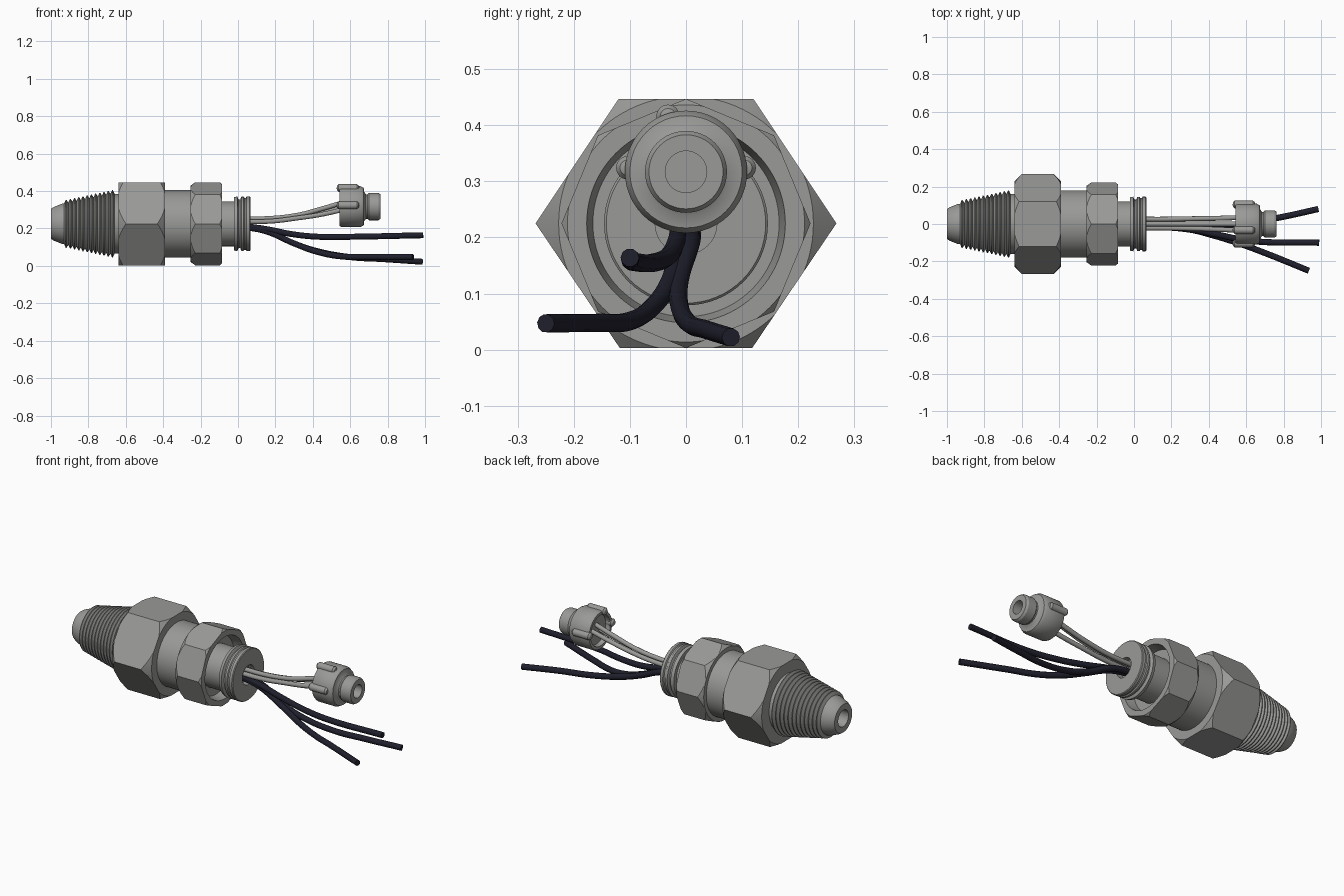
import bpy, bmesh, math
from mathutils import Vector

if "Cube" in bpy.data.objects:
    bpy.data.objects.remove(bpy.data.objects["Cube"])

AXIS_Z = 0.225      # height of the fitting's centre line
PLUG_Z = 0.317      # height of the plug's centre line


def material(name, rgb):
    m = bpy.data.materials.new(name)
    m.diffuse_color = (*rgb, 1)
    m.use_nodes = True
    m.node_tree.nodes["Principled BSDF"].inputs["Base Color"].default_value = m.diffuse_color
    return m


GREY = material("metal grey", (0.32, 0.32, 0.31))
DARK = material("dark wire", (0.014, 0.014, 0.026))


def finish(bm, name, mat, angle=30):
    bmesh.ops.remove_doubles(bm, verts=bm.verts, dist=1e-5)
    bmesh.ops.recalc_face_normals(bm, faces=bm.faces)
    me = bpy.data.meshes.new(name)
    bm.to_mesh(me)
    bm.free()
    me.materials.append(mat)
    me.shade_smooth()
    me.set_sharp_from_angle(angle=math.radians(angle))
    ob = bpy.data.objects.new(name, me)
    bpy.context.collection.objects.link(ob)
    return ob


def lathe(name, profile, z=AXIS_Z, closed=False, n=64):
    """Turn (x, radius) points around the x axis."""
    bm = bmesh.new()
    rings = [[bm.verts.new((x, r * math.cos(2 * math.pi * i / n),
                            z + r * math.sin(2 * math.pi * i / n))) for i in range(n)]
             for x, r in profile]
    pairs = list(zip(rings, rings[1:]))
    if closed:
        pairs.append((rings[-1], rings[0]))
    for a, b in pairs:
        for i in range(n):
            j = (i + 1) % n
            bm.faces.new((a[i], a[j], b[j], b[i]))
    return finish(bm, name, GREY)


def prism(name, yz, x0, x1):
    """Extrude a (y, z) outline along x."""
    bm = bmesh.new()
    a = [bm.verts.new((x0, y, AXIS_Z + z)) for y, z in yz]
    b = [bm.verts.new((x1, y, AXIS_Z + z)) for y, z in yz]
    bm.faces.new(a)
    bm.faces.new(b)
    for i in range(len(yz)):
        j = (i + 1) % len(yz)
        bm.faces.new((a[i], a[j], b[j], b[i]))
    return finish(bm, name, GREY)


def intersect(ob, cutter):
    """Trim a prism with a turned shape, which makes the curved chamfers."""
    mod = ob.modifiers.new("chamfer", 'BOOLEAN')
    mod.operation = 'INTERSECT'
    mod.solver = 'EXACT'
    mod.object = cutter
    bpy.context.view_layer.objects.active = ob
    bpy.ops.object.modifier_apply(modifier=mod.name)
    bpy.data.objects.remove(cutter)
    ob.data.shade_smooth()
    ob.data.set_sharp_from_angle(angle=math.radians(18))


def wire(name, points, radius, mat):
    cu = bpy.data.curves.new(name, 'CURVE')
    cu.dimensions = '3D'
    cu.bevel_depth = radius
    cu.bevel_resolution = 3
    cu.use_fill_caps = True
    sp = cu.splines.new('BEZIER')
    sp.resolution_u = 8
    sp.bezier_points.add(len(points) - 1)
    for p, co in zip(sp.bezier_points, points):
        p.co = co
        p.handle_left_type = p.handle_right_type = 'AUTO'
    cu.materials.append(mat)
    ob = bpy.data.objects.new(name, cu)
    bpy.context.collection.objects.link(ob)
    bpy.ops.object.select_all(action='DESELECT')
    ob.select_set(True)
    bpy.context.view_layer.objects.active = ob
    bpy.ops.object.convert(target='MESH')


# Hollow tip and tapered thread
profile = [(-0.93, 0), (-0.93, 0.045), (-1.0, 0.047), (-1.0, 0.08), (-0.985, 0.09),
           (-0.94, 0.108), (-0.93, 0.108)]
teeth = 12
pitch = 0.27 / teeth
for i in range(teeth):
    x = -0.93 + i * pitch
    r = 0.128 + 0.052 * i / (teeth - 1)
    profile += [(x, r - 0.02), (x + pitch * 0.4, r), (x + pitch * 0.6, r)]
profile += [(-0.66, 0.16), (-0.62, 0.16), (-0.62, 0)]
lathe("threaded_tip", profile)

# Large hexagon collar with chamfered corners
hexagon = [(0.268, 0), (0.12, 0.222), (-0.12, 0.222), (-0.268, 0), (-0.118, -0.222), (0.118, -0.222)]
collar = prism("hex_collar", hexagon, -0.64, -0.39)
intersect(collar, lathe("cutter", [(-0.65, 0), (-0.65, 0.217), (-0.595, 0.272), (-0.435, 0.272),
                                   (-0.38, 0.217), (-0.38, 0)], n=96))

# Plain barrel
lathe("barrel", [(-0.4, 0), (-0.4, 0.18), (-0.24, 0.18), (-0.24, 0)])

# Eight-sided nut, open on the wire side
octagon = [(0.222 * math.cos(k * math.pi / 4), 0.222 * math.sin(k * math.pi / 4)) for k in range(8)]
nut = prism("octagon_nut", octagon, -0.255, -0.085)
intersect(nut, lathe("cutter", [(-0.26, 0.1), (-0.26, 0.2), (-0.225, 0.224), (-0.1, 0.224),
                                (-0.08, 0.207), (-0.08, 0.178), (-0.14, 0.166), (-0.14, 0.1)],
                     closed=True, n=96))

# Neck with ridged flange and wire hole
lathe("end_neck", [(-0.2, 0), (-0.2, 0.12), (-0.022, 0.12), (-0.022, 0.142), (-0.004, 0.146),
                   (0.003, 0.13), (0.012, 0.13), (0.018, 0.145), (0.03, 0.145), (0.034, 0.139),
                   (0.042, 0.139), (0.046, 0.146), (0.062, 0.146), (0.066, 0.142),
                   (0.066, 0.055), (0.03, 0.055), (0.03, 0)])

# Plug: collar, stepped nose and socket
lathe("plug_body", [(0.57, 0), (0.57, 0.085), (0.543, 0.088), (0.543, 0.104), (0.552, 0.109),
                    (0.655, 0.109), (0.672, 0.1), (0.675, 0.078), (0.684, 0.065), (0.692, 0.065),
                    (0.7, 0.073), (0.75, 0.073), (0.762, 0.066), (0.762, 0.037), (0.7, 0.037),
                    (0.7, 0)], z=PLUG_Z, n=48)

# Rounded grip ribs on the plug
for k, deg in enumerate((4, 108, 176)):
    a = math.radians(deg)
    rib = lathe("plug_rib_%d" % (k + 1),
                [(0.527, 0), (0.53, 0.013), (0.538, 0.021), (0.635, 0.021), (0.645, 0.014), (0.65, 0)],
                z=PLUG_Z + 0.104 * math.sin(a), n=16)
    rib.location.y = 0.104 * math.cos(a)

# Pale wires from the fitting to the plug
for k, (y0, z0, y1, z1) in enumerate([(0.026, 0.24, 0.035, 0.32), (0.0, 0.252, 0.0, 0.345),
                                      (-0.022, 0.236, -0.035, 0.305)]):
    wire("pale_wire_%d" % (k + 1),
         [(0.02, y0, z0), (0.18, y0, z0 + 0.003), (0.32, y0 * 1.1, z0 + 0.02),
          (0.44, (y0 + y1) / 2, z0 * 0.45 + z1 * 0.55), (0.58, y1, z1)], 0.013, GREY)

# Loose dark wires
DARK_PATHS = [
    [(0.02, -0.012, 0.215), (0.15, -0.016, 0.197), (0.3, -0.03, 0.168), (0.45, -0.058, 0.155),
     (0.62, -0.09, 0.156), (0.99, -0.1, 0.164)],
    [(0.02, -0.01, 0.21), (0.15, -0.015, 0.185), (0.3, -0.03, 0.12), (0.42, -0.06, 0.076),
     (0.55, -0.1, 0.051), (0.7, -0.155, 0.048), (0.935, -0.25, 0.047)],
    [(0.02, 0.01, 0.21), (0.15, 0.008, 0.187), (0.3, -0.012, 0.12), (0.42, -0.012, 0.08),
     (0.6, 0.005, 0.047), (0.78, 0.035, 0.036), (0.985, 0.08, 0.022)],
]
for k, path in enumerate(DARK_PATHS):
    wire("dark_wire_%d" % (k + 1), path, 0.0165, DARK)
